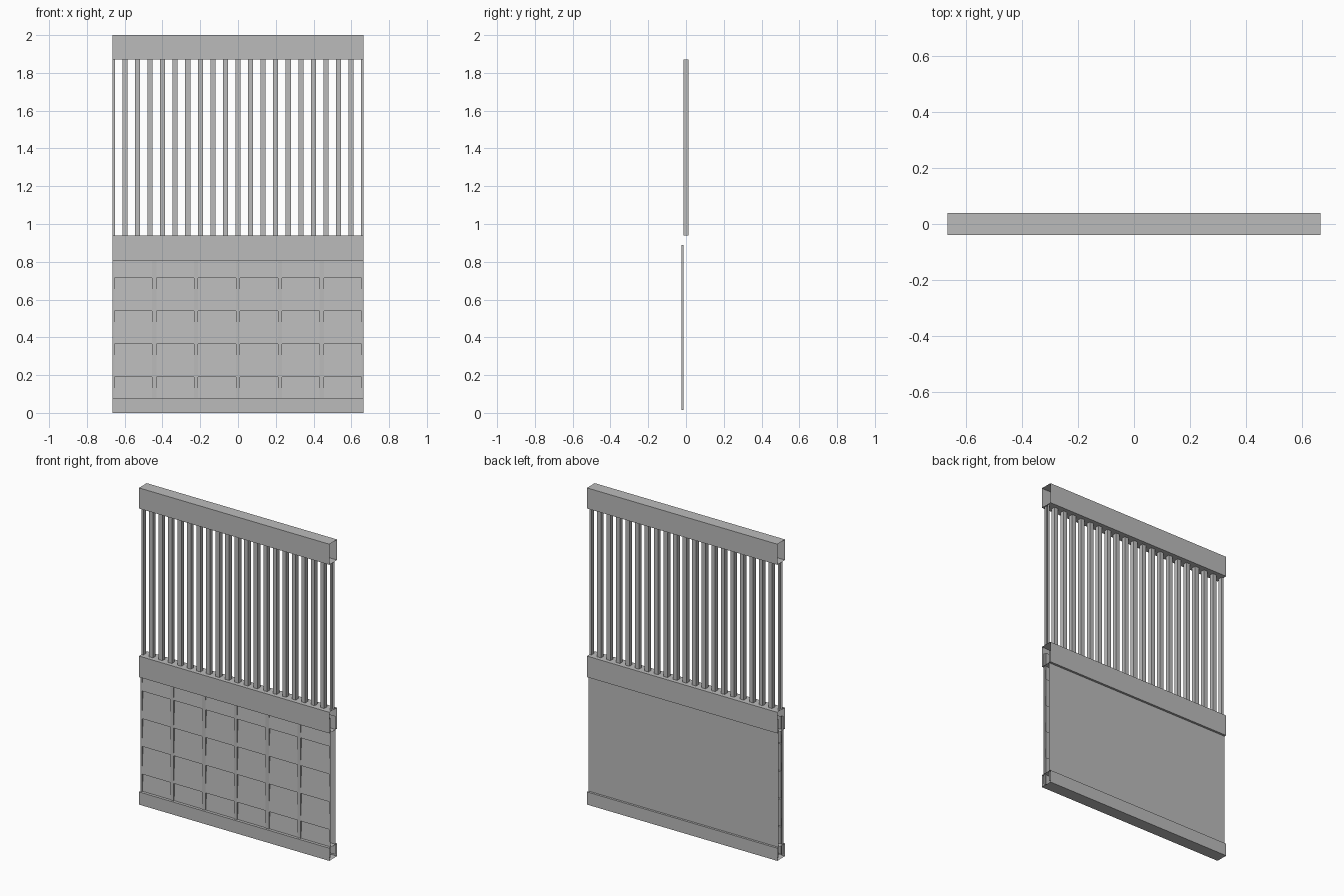
import bpy
import bmesh

cube = bpy.data.objects.get("Cube")
if cube:
    bpy.data.objects.remove(cube, do_unlink=True)

grey = bpy.data.materials.new("plain_grey")
grey.use_nodes = True
colour = (0.5, 0.5, 0.5, 1)
grey.diffuse_color = colour
grey.node_tree.nodes["Principled BSDF"].inputs["Base Color"].default_value = colour

HALF = 0.665          # half the overall width
DEPTH = 0.039         # half the rail depth
FRONT, INNER, BACK = -0.025, -0.013, 0.025
PANEL_LOW, PITCH, ROWS = 0.015, 0.175, 5
PANEL_TOP = PANEL_LOW + PITCH * ROWS


def make(name, quads):
    """Build one object from a list of four-cornered faces."""
    bm = bmesh.new()
    for quad in quads:
        bm.faces.new([bm.verts.new(p) for p in quad])
    bmesh.ops.remove_doubles(bm, verts=bm.verts[:], dist=0.0001)
    mesh = bpy.data.meshes.new(name)
    bm.to_mesh(mesh)
    bm.free()
    mesh.materials.append(grey)
    obj = bpy.data.objects.new(name, mesh)
    bpy.context.collection.objects.link(obj)
    return obj


def along_x(profile, x0, x1):
    """Sweep a (y, z) outline in x; outward when clockwise seen from +x."""
    return [[(x0, *a), (x0, *b), (x1, *b), (x1, *a)]
            for a, b in zip(profile, profile[1:])]


def along_z(profile, z0, z1):
    """Sweep an (x, y) outline in z; outward when anticlockwise from above."""
    return [[(*a, z0), (*b, z0), (*b, z1), (*a, z1)]
            for a, b in zip(profile, profile[1:])]


# Hollow rails with open ends
for name, low, high in (("bottom_rail", 0, 0.08),
                        ("middle_rail", 0.805, 0.938),
                        ("top_rail", 1.87, 2.0)):
    outline = [(-DEPTH, low), (-DEPTH, high), (DEPTH, high),
               (DEPTH, low), (-DEPTH, low)]
    make(name, [q[::-1] for q in along_x(outline, -HALF, HALF)])

# Square upright bars, with half bars at both ends
r = 0.0135
bars = []
for i in range(-10, 11):
    x = i * HALF / 10
    if i == -10:
        outline = [(x, -r), (x + r, -r), (x + r, r), (x, r)]
    elif i == 10:
        outline = [(x, r), (x - r, r), (x - r, -r), (x, -r)]
    else:
        outline = [(x - r, -r), (x + r, -r), (x + r, r), (x - r, r), (x - r, -r)]
    bars += along_z(outline, 0.938, 1.87)
make("upright_bars", bars)

# Flat strips dividing the lower panel, with half strips at both ends
w = 0.011
strips = []
for i in range(-3, 4):
    x = i * HALF / 3
    if i == -3:
        outline = [(x, FRONT), (x + w, FRONT), (x + w, INNER)]
    elif i == 3:
        outline = [(x - w, INNER), (x - w, FRONT), (x, FRONT)]
    else:
        outline = [(x - w, INNER), (x - w, FRONT), (x + w, FRONT), (x + w, INNER)]
    strips += along_z(outline, PANEL_LOW, PANEL_TOP)
make("panel_strips", strips)

# Sloping boards between the strips, each leaning out at its lower edge
boards = []
for col in range(-3, 3):
    x0 = col * HALF / 3 + w
    x1 = (col + 1) * HALF / 3 - w
    for row in range(ROWS):
        z = PANEL_LOW + row * PITCH
        outline = [(INNER, z), (FRONT, z), (INNER, z + PITCH)]
        boards += [q[::-1] for q in along_x(outline, x0, x1)]
make("sloping_boards", boards)

# Plain sheet closing the back of the lower panel
make("back_sheet", along_z([(HALF, BACK), (-HALF, BACK)], PANEL_LOW, PANEL_TOP))
